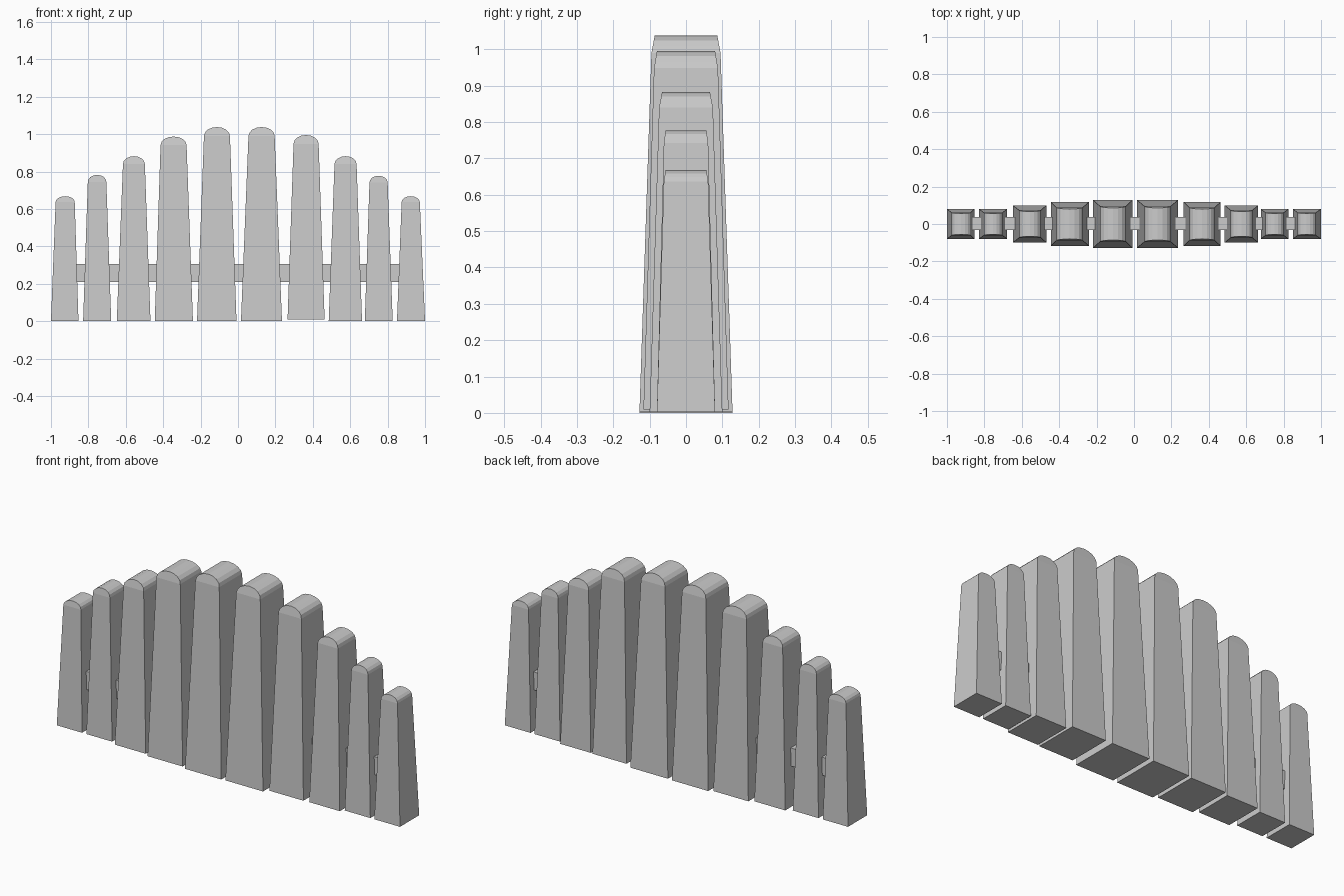
import bpy, bmesh, math

if "Cube" in bpy.data.objects:
    bpy.data.objects.remove(bpy.data.objects["Cube"])


def add_object(name, bm):
    bmesh.ops.recalc_face_normals(bm, faces=bm.faces)
    mesh = bpy.data.meshes.new(name)
    bm.to_mesh(mesh)
    bm.free()
    obj = bpy.data.objects.new(name, mesh)
    bpy.context.collection.objects.link(obj)
    return obj


def post(name, base, top, heights, depths, segments=8):
    """Tapered post with a rounded cap; the front outline is bridged to the back."""
    z0, shoulder, apex = heights
    d_base, d_shoulder, d_apex = depths
    cx, r = (top[0] + top[1]) / 2, (top[1] - top[0]) / 2
    outline = [(base[0], z0, d_base), (base[1], z0, d_base)]
    for i in range(segments + 1):
        a = math.pi * i / segments
        s = math.sin(a)
        outline.append((cx + r * math.cos(a), shoulder + (apex - shoulder) * s,
                        d_shoulder + (d_apex - d_shoulder) * s))
    bm = bmesh.new()
    front = [bm.verts.new((x, -d, z)) for x, z, d in outline]
    back = [bm.verts.new((x, d, z)) for x, z, d in outline]
    n = len(outline)
    for i in range(n):
        j = (i + 1) % n
        bm.faces.new((front[i], front[j], back[j], back[i]))
    # Flat body faces, then the slightly inward-leaning cap faces
    for side in (front, back):
        bm.faces.new((side[0], side[1], side[2], side[-1]))
        bm.faces.new(side[2:])
    return add_object(name, bm)


# Depth half-widths (base, shoulder, apex) for each post size
SMALL = (0.08, 0.061, 0.056)
MEDIUM = (0.10, 0.074, 0.066)
LARGE = (0.117, 0.088, 0.08)
TALL = (0.128, 0.095, 0.086)

# Base x range, shoulder x range, (bottom, shoulder, apex) heights, depths
posts = [
    ((-1.0, -0.853), (-0.975, -0.873), (0.002, 0.637, 0.668), SMALL),
    ((-0.828, -0.678), (-0.803, -0.704), (0.002, 0.745, 0.782), SMALL),
    ((-0.648, -0.468), (-0.615, -0.498), (0.002, 0.84, 0.882), MEDIUM),
    ((-0.445, -0.241), (-0.414, -0.275), (0.002, 0.942, 0.987), LARGE),
    ((-0.219, -0.008), (-0.182, -0.043), (0.0, 0.99, 1.038), TALL),
    ((0.016, 0.235), (0.056, 0.196), (0.002, 0.99, 1.038), TALL),
    ((0.265, 0.463), (0.297, 0.431), (0.01, 0.948, 0.995), LARGE),
    ((0.485, 0.663), (0.516, 0.634), (0.002, 0.84, 0.882), MEDIUM),
    ((0.678, 0.827), (0.703, 0.80), (0.002, 0.742, 0.777), SMALL),
    ((0.85, 1.0), (0.875, 0.972), (0.002, 0.637, 0.668), SMALL),
]
for i, spec in enumerate(posts):
    post(f"fence_post_{i + 1}", *spec)

# Horizontal rail running through all posts
bm = bmesh.new()
bmesh.ops.create_cube(bm, size=1)
bmesh.ops.scale(bm, vec=(1.82, 0.07, 0.095), verts=bm.verts)
bmesh.ops.translate(bm, vec=(0, 0.003, 0.257), verts=bm.verts)
add_object("rail", bm)
